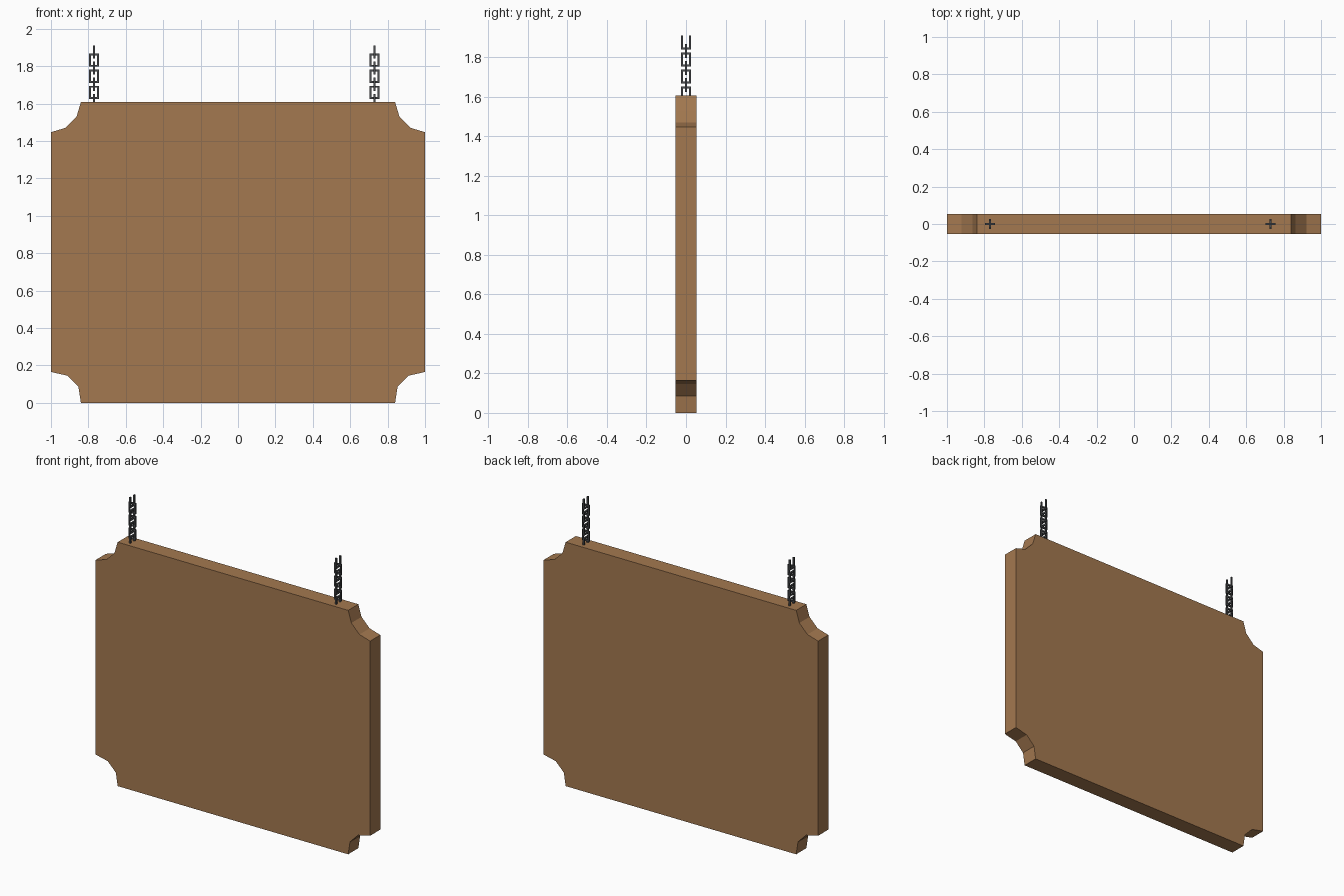
import bpy, bmesh
from math import pi
from mathutils import Matrix, Vector

if "Cube" in bpy.data.objects:
    bpy.data.objects.remove(bpy.data.objects["Cube"])


def material(name, color):
    m = bpy.data.materials.new(name)
    m.diffuse_color = (*color, 1)
    m.use_nodes = True
    m.node_tree.nodes["Principled BSDF"].inputs["Base Color"].default_value = m.diffuse_color
    return m


wood = material("wood", (0.37, 0.19, 0.08))
metal = material("dark_metal", (0.07, 0.075, 0.08))


def finish(bm, name, mat):
    bmesh.ops.recalc_face_normals(bm, faces=bm.faces)
    mesh = bpy.data.meshes.new(name)
    bm.to_mesh(mesh)
    bm.free()
    mesh.materials.append(mat)
    obj = bpy.data.objects.new(name, mesh)
    bpy.context.collection.objects.link(obj)
    return obj


# Board: rectangle with scooped corners, extruded through its thickness
HALF_T = 0.053
right = [(0.84, 0), (0.853, 0.085), (0.912, 0.145), (1, 0.165),
         (1, 1.447), (0.922, 1.47), (0.863, 1.53), (0.84, 1.607)]
outline = right + [(-x, z) for x, z in reversed(right)]
bm = bmesh.new()
face = bm.faces.new([bm.verts.new((x, -HALF_T, z)) for x, z in outline])
ext = bmesh.ops.extrude_face_region(bm, geom=[face])
bmesh.ops.translate(bm, vec=(0, 2 * HALF_T, 0),
                    verts=[v for v in ext["geom"] if isinstance(v, bmesh.types.BMVert)])
finish(bm, "sign_board", wood)


# Chain link: square bar bent around a rectangle, optionally open at the top
def add_link(bm, matrix, open_top=False):
    w, h, t = 0.026, 0.035, 0.01
    corners = [(-1, 1), (-1, -1), (1, -1), (1, 1)]
    rings = []
    for i, (sx, sz) in enumerate(corners):
        inner_z = h if open_top and sz > 0 else h - t
        section = [(w, h, -t / 2), (w - t, inner_z, -t / 2),
                   (w - t, inner_z, t / 2), (w, h, t / 2)]
        rings.append([bm.verts.new(matrix @ Vector((sx * x, y, sz * z)))
                      for x, z, y in section])
    for i in range(3 if open_top else 4):
        a, b = rings[i], rings[(i + 1) % 4]
        for k in range(4):
            n = (k + 1) % 4
            bm.faces.new((a[k], a[n], b[n], b[k]))
    if open_top:
        bm.faces.new(rings[0])
        bm.faces.new(rings[3])


# Two chains of alternately turned links, the lowest sunk into the board
for name, x in (("left_chain", -0.77), ("right_chain", 0.73)):
    bm = bmesh.new()
    for i in range(7):
        turn = pi / 2 if i % 2 == 0 else 0
        place = Matrix.Translation((x, 0, 1.617 + 0.043 * i)) @ Matrix.Rotation(turn, 4, 'Z')
        add_link(bm, place, open_top=(i == 6))
    finish(bm, name, metal)
